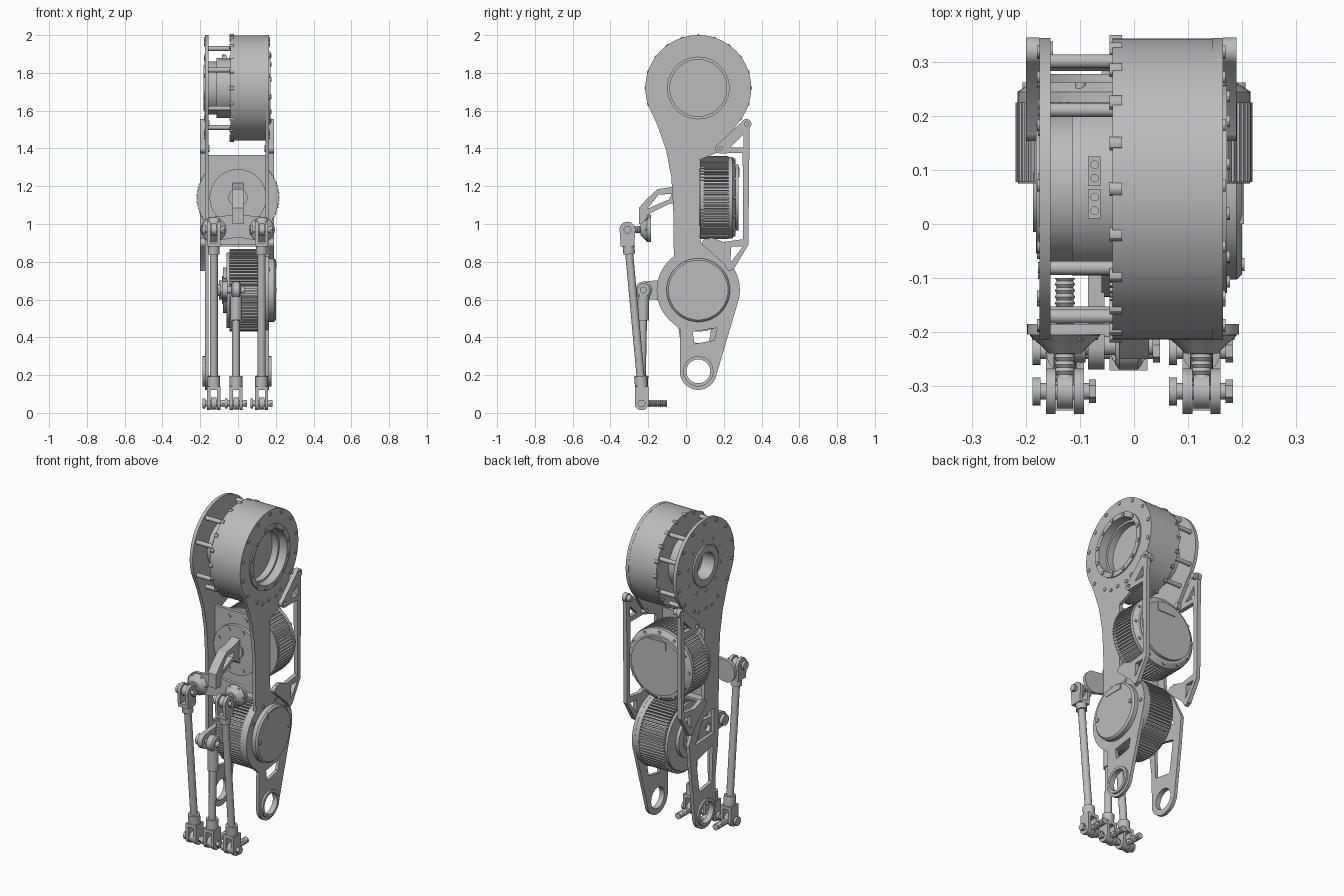
import bpy, bmesh, math
from mathutils import Matrix, Vector

cube = bpy.data.objects.get("Cube")
if cube:
    bpy.data.objects.remove(cube, do_unlink=True)

grey = bpy.data.materials.new("machined grey")
grey.use_nodes = True
COL = (0.5, 0.5, 0.5, 1)
grey.diffuse_color = COL
grey.node_tree.nodes["Principled BSDF"].inputs["Base Color"].default_value = COL

# local (u, v, depth) frames: X plates lie in yz, Y plates lie in xz
FRAME = {"X": Matrix(((0, 0, 1, 0), (1, 0, 0, 0), (0, 1, 0, 0), (0, 0, 0, 1))),
         "Y": Matrix(((1, 0, 0, 0), (0, 0, 1, 0), (0, 1, 0, 0), (0, 0, 0, 1)))}


def finish(name, mesh):
    bm = bmesh.new()
    bm.from_mesh(mesh)
    bmesh.ops.remove_doubles(bm, verts=bm.verts, dist=1e-5)
    bmesh.ops.recalc_face_normals(bm, faces=bm.faces)
    bm.to_mesh(mesh)
    bm.free()
    mesh.materials.clear()
    mesh.materials.append(grey)
    for p in mesh.polygons:
        p.use_smooth = True
        p.material_index = 0
    mesh.set_sharp_from_angle(angle=math.radians(30))
    ob = bpy.data.objects.new(name, mesh)
    bpy.context.collection.objects.link(ob)
    return ob


def arc(u, v, r, a0=0, a1=360, n=48):
    last = n if abs(a1 - a0) < 360 else n + 1
    return [(u + r * math.cos(math.radians(a0 + (a1 - a0) * i / n)),
             v + r * math.sin(math.radians(a0 + (a1 - a0) * i / n)))
            for i in range(last + (1 if last == n and abs(a1 - a0) < 360 else -1))]


def plate(name, axis, d0, d1, *loops):
    """Flat sheet with outline and holes, extruded from d0 to d1."""
    cu = bpy.data.curves.new(name, "CURVE")
    cu.dimensions, cu.fill_mode = "2D", "BOTH"
    cu.extrude = abs(d1 - d0) / 2
    for loop in loops:
        s = cu.splines.new("POLY")
        s.points.add(len(loop) - 1)
        for p, (u, v) in zip(s.points, loop):
            p.co = (u, v, 0, 1)
        s.use_cyclic_u = True
    tmp = bpy.data.objects.new(name + "_outline", cu)
    bpy.context.collection.objects.link(tmp)
    mesh = bpy.data.meshes.new_from_object(tmp.evaluated_get(bpy.context.evaluated_depsgraph_get()))
    bpy.data.objects.remove(tmp, do_unlink=True)
    mesh.transform(FRAME[axis] @ Matrix.Translation((0, 0, (d0 + d1) / 2)))
    return finish(name, mesh)


def lathe(name, start, direction, profile, n=48):
    """Revolve (radius, distance) pairs about a line."""
    q = Vector(direction).to_track_quat("Z", "Y").to_matrix().to_4x4()
    bm = bmesh.new()
    vs = [bm.verts.new((r, 0, t)) for r, t in profile]
    es = [bm.edges.new(e) for e in zip(vs, vs[1:])]
    bmesh.ops.spin(bm, geom=vs + es, axis=(0, 0, 1), cent=(0, 0, 0), steps=n, angle=math.tau)
    bmesh.ops.remove_doubles(bm, verts=bm.verts, dist=1e-5)
    bmesh.ops.transform(bm, matrix=Matrix.Translation(start) @ q, verts=bm.verts)
    mesh = bpy.data.meshes.new(name)
    bm.to_mesh(mesh)
    bm.free()
    return finish(name, mesh)


def cyl(name, a, b, r, n=24):
    d = Vector(b) - Vector(a)
    return lathe(name, a, d, [(0, 0), (r, 0), (r, d.length), (0, d.length)], n)


def stud(name, a, b, r):
    """Threaded bolt shank."""
    d = Vector(b) - Vector(a)
    k = max(4, int(d.length / 0.011))
    zig = [(r * (0.8 if i % 2 else 1), d.length * i / (2 * k)) for i in range(2 * k + 1)]
    return lathe(name, a, d, [(0, 0)] + zig + [(0, d.length)], 16)


def box(name, x0, x1, y0, y1, z0, z1):
    return plate(name, "X", x0, x1, [(y0, z0), (y1, z0), (y1, z1), (y0, z1)])


def fins(u, v, r, depth, n):
    """Outline with square cooling teeth."""
    return [(u + rr * math.cos(math.tau * (i + k) / n), v + rr * math.sin(math.tau * (i + k) / n))
            for i in range(n) for k, rr in ((0, r), (.5, r), (.55, r - depth), (.95, r - depth))]


def ring_of(count, u, v, r, phase=0):
    return [(u + r * math.cos(math.tau * i / count + phase),
             v + r * math.sin(math.tau * i / count + phase)) for i in range(count)]


CY, HIP, MID, KNEE, FOOT = 0.065, 1.72, 1.14, 0.65, 0.22

# side plates
upper = arc(CY, HIP, .28, -42, 200, 72)
front_edge = [(-.065, .88), (-.068, 1.1), (-.078, 1.25), (-.105, 1.39), (-.15, 1.52)][::-1]
foot_arc = arc(CY, FOOT, .098, 190, 350, 32)
back_edge = [(.08, .9), (.072, .95), (.072, 1.34), (.17, 1.38), (.21, 1.44)]
left_plate = plate("left_side_plate", "X", .145, .165,
                   upper + front_edge + arc(CY, KNEE, .22, 126, 232, 32) + [(-.03, .44), (-.033, .4)]
                   + foot_arc + arc(CY, KNEE, .22, -12, 75, 32) + back_edge,
                   arc(CY, HIP, .185), arc(CY, FOOT, .063),
                   [(.035, .43), (.165, .45), (.15, .385), (.045, .365)])
right_plate = plate("right_side_plate", "X", -.175, -.155,
                    upper + front_edge + [(-.06, .6), (-.033, .4)] + foot_arc
                    + [(.2, .5), (.22, .68), (.14, .84)] + back_edge,
                    arc(CY, HIP, .13), arc(CY, FOOT, .063),
                    [(.0, .38), (.12, .36), (.15, .56), (-.01, .6)],
                    [(-.02, .67), (.16, .66), (.08, .8), (-.02, .82)])
for x, s in ((.165, 1), (-.175, -1)):
    for y, z in ring_of(14, CY, HIP, .26, .2) + [(0, 1.46), (.13, 1.46)] + ring_of(10, CY, KNEE, .19)[:5]:
        if s > 0 or z > 1:
            cyl("plate_screw", (x, y, z), (x + s * .005, y, z), .011, 12)
    lathe("foot_bearing", (x, CY, FOOT), (s, 0, 0),
          [(.063, -.02), (.063, .012), (.08, .012), (.08, 0)])

# hip drum with its recessed bore, neck and bearing
lathe("hip_drum", (0, CY, HIP), (1, 0, 0),
      [(0, .08), (.15, .08), (.15, .12), (.163, .12), (.163, .172), (.193, .172), (.193, .145),
       (.279, .145), (.279, -.04), (.16, -.04), (.16, -.115), (.14, -.115), (.14, -.172),
       (.12, -.172), (.12, -.182), (.08, -.182), (.08, -.1), (0, -.1)], 96)
for y, z in ring_of(12, CY, HIP, .178, .26):
    cyl("bore_screw", (.17, y, z), (.178, y, z), .011, 12)
for y, z in ring_of(10, CY, HIP, .16, .2):
    cyl("neck_screw", (-.178, y, z), (-.17, y, z), .01, 12)
for y, z in ring_of(20, CY, HIP, .272):
    cyl("drum_tab", (-.045, y, z), (-.022, y, z), .013, 12)
for a in (22, 55, 125, 158, 205, 235, 305, 335):
    y, z = CY + .255 * math.cos(math.radians(a)), HIP + .255 * math.sin(math.radians(a))
    cyl("standoff", (-.16, y, z), (-.035, y, z), .013, 16)
for y in (.04, .1):
    box("drum_socket", -.085, -.062, y - .03, y + .025, HIP + .13, HIP + .172)
    for k in (-.015, .01):
        cyl("socket_pin", (-.073, y + k, HIP + .17), (-.073, y + k, HIP + .178), .008, 12)

# middle motor, axis front to back
plate("middle_motor_fins", "Y", .078, .225, fins(0, MID, .22, .016, 72))
lathe("middle_motor_core", (0, 0, MID), (0, 1, 0),
      [(0, -.03), (.05, -.03), (.05, -.02), (.15, -.02), (.15, .075), (.215, .075), (.215, .095),
       (.2, .095), (.2, .225), (.216, .225), (.216, .245), (.19, .262), (.175, .262), (.175, .278), (0, .278)], 72)
for x, z in ring_of(8, 0, MID, .125, .39):
    cyl("front_screw", (x, -.026, z), (x, -.02, z), .012, 12)
for x, z in ring_of(12, 0, MID, .197):
    cyl("back_screw", (x, .25, z), (x, .262, z), .01, 12)
box("motor_connector", -.06, .06, .262, .283, MID + .11, MID + .16)
plate("motor_bracket", "Y", 0, .02, [(-.155, .88), (.145, .88), (.145, 1.365), (-.155, 1.365)],
      arc(0, MID, .148))
box("bracket_shelf", -.155, .145, -.05, .07, .88, .895)
for x in (-.06, .055):
    cyl("bracket_screw", (x, -.006, 1.325), (x, 0, 1.325), .012, 12)

# knee motor, axis side to side
plate("knee_motor_fins", "X", -.045, .12, fins(CY, KNEE, .218, .016, 72))
lathe("knee_motor_core", (0, CY, KNEE), (1, 0, 0),
      [(0, -.1), (.05, -.1), (.05, -.08), (.12, -.08), (.12, -.06), (.2, -.06), (.2, -.045),
       (.2, .12), (.219, .12), (.219, .146), (.168, .146), (.168, .19), (.158, .2), (0, .2)], 72)
box("knee_connector", .165, .204, .0, .125, KNEE + .115, KNEE + .15)
for y in (CY - .14, CY + .14):
    cyl("cover_screw", (.195, y, KNEE), (.205, y, KNEE), .012, 12)
plate("knee_crank", "X", -.085, -.055,
      arc(CY, KNEE, .075, -80, 80) + arc(-.225, KNEE, .045, 90, 270, 24), arc(-.09, KNEE, .025))
cyl("crank_pin", (-.105, -.225, KNEE), (.035, -.225, KNEE), .018)
cyl("crank_pin_head", (-.11, -.225, KNEE), (-.09, -.225, KNEE), .032)
lathe("crank_rod_eye", (-.035, -.225, KNEE), (1, 0, 0),
      [(0, 0), (.035, 0), (.045, .008), (.045, .042), (.035, .05), (0, .05)])

# rear guard frames on both sides
for x0, x1 in ((.165, .19), (-.2, -.175)):
    plate("rear_guard", "X", x0, x1,
          arc(.32, 1.53, .026, -50, 150, 20) + arc(.18, 1.4, .026, 110, 280, 20)
          + [(.3, 1.375), (.303, .92), (.2, .905), (.13, .93)] + arc(.11, .9, .024, 60, 230, 16)
          + [(.2, .79), (.225, .75), (.252, .76), (.33, .89)],
          [(.235, 1.405), (.305, 1.405), (.305, 1.475)], [(.24, .88), (.3, .88), (.235, .795)],
          arc(.32, 1.53, .011, n=16), arc(.18, 1.4, .011, n=16))
for z in (1.53, 1.4):
    y = .32 if z > 1.5 else .18
    for x0, x1 in ((.14, .17), (-.18, -.15)):
        cyl("guard_spacer", (x0, y, z), (x1, y, z), .018, 16)

# rocker lever and cross arm carrying the outer rods
plate("rocker_lever", "X", -.028, .028,
      [(-.01, 1.22), (-.08, 1.195), (-.15, 1.185), (-.205, 1.135), (-.25, 1.085), (-.25, 1.0),
       (-.195, 1.0), (-.195, 1.055), (-.08, 1.11), (-.01, 1.06)],
      [(-.205, 1.08), (-.145, 1.155), (-.075, 1.16), (-.09, 1.13)])
plate("rocker_cross_arm", "Y", -.205, -.185,
      arc(-.128, .97, .07, 110, 250, 20) + [(0, .93)] + arc(.125, .97, .07, -70, 70, 20) + [(0, 1.05)])


def fork(name, x, y, z, up):
    """Clevis: two cheeks, cross pin, eye and collar."""
    for k in (-1, 1):
        plate(name + "_cheek", "X", x + k * .026 - .009, x + k * .026 + .009,
              arc(y, z, .036, 180, 360, 20) + [(y + .036, z + .08), (y - .036, z + .08)]
              if up else
              arc(y, z, .042, 0, 180, 20) + [(y - .036, z - .08), (y + .036, z - .08)])
    cyl(name + "_pin", (x - .058, y, z), (x + .058, y, z), .015)
    cyl(name + "_pin_head", (x - .06, y, z), (x - .045, y, z), .026)
    cyl(name + "_pin_nut", (x + .045, y, z), (x + .058, y, z), .022, 6)
    cyl(name + "_eye", (x - .015, y, z), (x + .015, y, z), .032)
    a, b = (z + .07, z + .09) if up else (z - .09, z - .07)
    box(name + "_bridge", x - .035, x + .035, y - .036, y + .036, a, b)


# push rods: outer pair and centre
for x, y, z in ((-.128, -.31, .97), (.125, -.31, .97), (-.01, -.225, KNEE)):
    outer = z > .9
    fork("lower_fork", x, -.235, .05, True)
    stud("lower_bolt", (x, -.24, .05), (x, -.1, .05), .019)
    if outer:
        fork("upper_fork", x, y, z, False)
        stud("upper_bolt", (x, y, z), (x, -.235, z), .02)
        lathe("upper_bolt_flange", (x, -.185, z), (0, -1, 0),
              [(0, 0), (.065, 0), (.065, .022), (.045, .04), (.03, .055), (0, .055)], 32)
        for u, v in ring_of(6, x, z, .053):
            cyl("flange_screw", (u, -.215, v), (u, -.2, v), .008, 10)
    top = Vector((x, y + (.005 if outer else 0), z - (.08 if outer else .03)))
    low = Vector((x, -.235, .13))
    run = (top - low).normalized()
    cyl("push_rod", low, top, .021)
    cyl("lower_collar", low, low + run * .065, .034)
    cyl("upper_collar", top - run * (.05 if outer else .13), top, .031)
